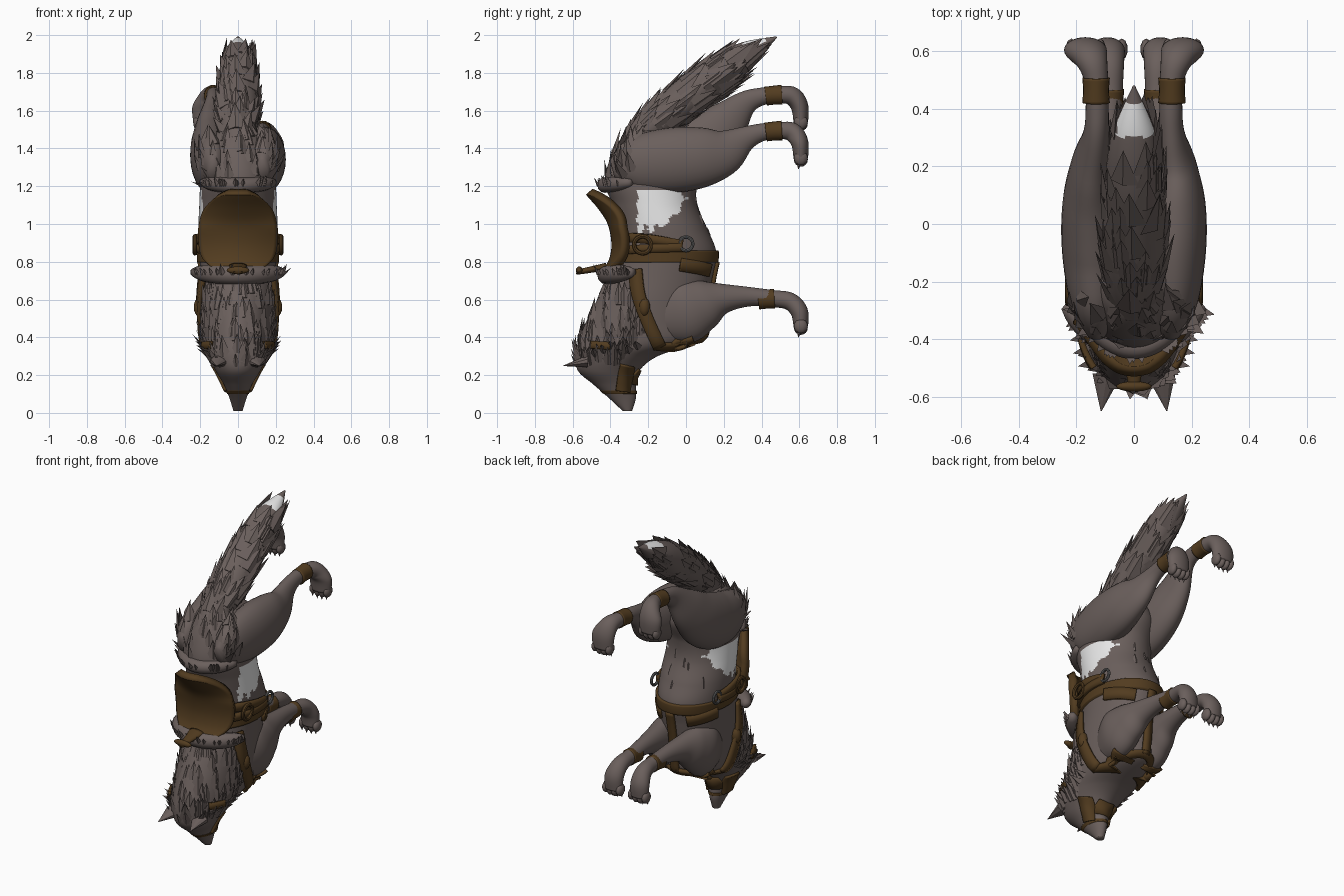
import bpy, bmesh, math, random
from mathutils import Vector
from mathutils.bvhtree import BVHTree

random.seed(4)
if "Cube" in bpy.data.objects:
    bpy.data.objects.remove(bpy.data.objects["Cube"])


def material(name, r, g, b):
    m = bpy.data.materials.new(name)
    m.use_nodes = True
    m.diffuse_color = (r, g, b, 1)
    node = m.node_tree.nodes["Principled BSDF"]
    node.inputs["Base Color"].default_value = (r, g, b, 1)
    node.inputs["Roughness"].default_value = 0.8
    return m


FUR = material("grey brown fur", 0.145, 0.115, 0.107)
WHITE = material("white fur", 0.8, 0.8, 0.8)
LEATHER = material("brown leather", 0.085, 0.045, 0.014)
METAL = material("grey metal", 0.12, 0.12, 0.12)
trees = {}


def finish(bm, name, mats, smooth=True, rule=None):
    bmesh.ops.recalc_face_normals(bm, faces=bm.faces)
    for f in bm.faces:
        f.smooth = smooth
        if rule and rule(f.calc_center_median(), f.normal):
            f.material_index = 1
    bm.normal_update()
    trees[name] = BVHTree.FromBMesh(bm)
    me = bpy.data.meshes.new(name)
    bm.to_mesh(me)
    bm.free()
    for m in mats:
        me.materials.append(m)
    ob = bpy.data.objects.new(name, me)
    bpy.context.collection.objects.link(ob)
    return ob


def spline(rows, n):
    """Catmull-Rom resampling of tuples."""
    out, last = [], len(rows) - 1
    for i in range(n):
        t = i / (n - 1) * last
        k = min(int(t), last - 1)
        f = t - k
        a, b, c, d = (rows[max(0, min(last, k + j))] for j in (-1, 0, 1, 2))
        out.append(tuple(q + 0.5 * f * (r - p + f * (2*p - 5*q + 4*r - s + f * (3*(q - r) + s - p)))
                         for p, q, r, s in zip(a, b, c, d)))
    return out


def skin(bm, rings):
    """Join closed rings of vertices and cap both ends."""
    for p, q in zip(rings, rings[1:]):
        for k in range(len(p)):
            bm.faces.new((p[k], p[k - 1], q[k - 1], q[k]))
    bm.faces.new(rings[0])
    bm.faces.new(rings[-1])


def loft(name, rows, mats, n=40, sides=28, upright=False, rule=None):
    """Elliptical rings (x, y, z, half width, half depth) along a path."""
    rows = spline(rows, n)
    bm, rings = bmesh.new(), []
    for i, (x, y, z, rx, rn) in enumerate(rows):
        a, b = rows[max(i - 1, 0)], rows[min(i + 1, n - 1)]
        normal = Vector((0, 1, 0)) if upright else Vector((0, a[2] - b[2], b[1] - a[1])).normalized()
        rings.append([bm.verts.new(Vector((x + max(rx, .004) * math.cos(t), y, z)) + normal * max(rn, .004) * math.sin(t))
                      for t in (2 * math.pi * k / sides for k in range(sides))])
    skin(bm, rings)
    return finish(bm, name, mats, rule=rule)


# Torso, neck and head: z, back y, belly y, half width
sections = [(1.53, -.27, -.14, .04), (1.46, -.34, .04, .14), (1.35, -.40, .10, .19), (1.22, -.43, .06, .2),
            (1.1, -.39, .06, .205), (.97, -.37, .115, .21), (.85, -.38, .16, .205), (.72, -.41, .14, .2),
            (.6, -.47, .12, .197), (.48, -.53, .11, .19), (.38, -.57, .07, .182), (.3, -.585, -.15, .158),
            (.22, -.57, -.25, .117), (.15, -.49, -.265, .075), (.08, -.41, -.265, .046), (.01, -.335, -.285, .024)]
body = [(0, (b + f) / 2, z, w, (f - b) / 2) for z, b, f, w in sections]


def flank(c, n):
    jag = .012 * math.sin(c.y * 110) + .012 * math.sin(c.z * 90)
    return abs(c.x) > .12 and c.z > .975 + jag and c.z < 1.18 and -.26 + jag < c.y < -.01 - max(0, 1.1 - c.z) + jag


loft("torso", body, [FUR, WHITE], n=240, sides=112, upright=True, rule=flank)

# Tail with a pale patch near the tip
tail = [(0, -.3, 1.42, .07, .06), (0, -.19, 1.51, .1, .09), (0, -.06, 1.62, .11, .1), (0, .16, 1.785, .1, .105),
        (0, .32, 1.9, .075, .068), (0, .48, 1.99, .004, .004)]
loft("tail", tail, [FUR, WHITE], n=90, rule=lambda c, n: .3 + 1.2 * c.x * c.x < c.y < .42 and n.z > .3)


# Legs, paws and ankle wraps; the right hind leg is lifted
def lift(side, y):
    t = max(0, min(1, (y + .1) / .45))
    return .19 * t * t * (3 - 2 * t) if side < 0 else 0


def blob(name, centre, size, mat, segments=14):
    bm = bmesh.new()
    bmesh.ops.create_uvsphere(bm, u_segments=segments, v_segments=8, radius=1)
    for v in bm.verts:
        v.co = Vector(a * b for a, b in zip(v.co, size)) + Vector(centre)
    return finish(bm, name, [mat])


def spike(bm, p, d, n, length, width, height, rise):
    """One leaf-shaped tuft lying along d."""
    s = d.cross(n).normalized() * width
    base = p - n * .012
    l, r, top, tip = (bm.verts.new(v) for v in (base + s, base - s, p + n * height, p + d * length + n * rise))
    for f in ((l, top, tip), (top, r, tip), (r, l, tip), (l, r, top)):
        bm.faces.new(f)


hind = [(.13, -.39, 1.29, .03, .05), (.135, -.28, 1.315, .085, .14), (.14, -.1, 1.335, .11, .172), (.147, .07, 1.352, .102, .162),
        (.148, .2, 1.382, .072, .125), (.132, .31, 1.45, .046, .068), (.128, .4, 1.485, .04, .047), (.132, .5, 1.495, .042, .045),
        (.15, .565, 1.485, .057, .05), (.168, .602, 1.43, .074, .046), (.168, .608, 1.345, .068, .038)]
fore = [(.11, -.17, .5, .05, .1), (.12, -.02, .535, .095, .17), (.115, .1, .575, .085, .135), (.1, .2, .605, .065, .08),
        (.088, .33, .615, .048, .052), (.082, .46, .605, .043, .045), (.085, .55, .59, .05, .047),
        (.092, .6, .535, .06, .046), (.092, .608, .455, .058, .038)]
for label, rows, wrap in (("hind", hind, 7), ("front", fore, 5)):
    for side, word in ((1, "left"), (-1, "right")):
        path = [(side * x, y, z + (lift(side, y) if label == "hind" else 0), a, b) for x, y, z, a, b in rows]
        tag = word + "_" + label
        loft(tag + "_leg", path, [FUR], n=56)
        x, y, z = path[wrap][:3]
        y -= .035
        loft(tag + "_ankle_wrap", [(x, y - .043, z - .008, .048, .05), (x, y, z - .003, .045, .05), (x, y + .043, z, .048, .052)],
             [LEATHER], n=8, sides=20)
        px, py, pz = path[-1][:3]
        claws = bmesh.new()
        for k in (-1.5, -.5, .5, 1.5):
            drop = .008 * abs(k)
            blob(tag + "_toe", (px + k * .033, py, pz - .008 + drop), (.021, .037, .038), FUR, 10)
            spike(claws, Vector((px + k * .033, py - .008, pz - .035 + drop)), Vector((0, -.2, -1)), Vector((0, 1, 0)),
                  .026, .008, .01, 0)
        finish(claws, tag + "_claws", [FUR], False)


def cast(origin, direction, names):
    hits = [trees[k].ray_cast(Vector(origin), Vector(direction)) for k in names]
    hits = [h for h in hits if h[0] is not None]
    return min(hits, key=lambda h: h[3]) if hits else None


SKIN = ["torso", "left_front_leg", "right_front_leg", "left_hind_leg", "right_hind_leg"]


# Straps pressed onto the body from the side or from below
def strap(name, pts, width, side=1, below=False, off=.012):
    bm, rows = bmesh.new(), []
    pts = spline(pts, 18)
    depth = .15
    for i, p in enumerate(pts):
        t = Vector(pts[min(i + 1, 17)]) - Vector(pts[max(i - 1, 0)])
        across = Vector((-t.y, t.x)).normalized() * width / 2
        row = []
        for k in (-1, 0, 1):
            a, b = Vector(p) + across * k
            hit = cast((a, 1, b), (0, -1, 0), ["torso"]) if below else cast((side, a, b), (-side, 0, 0), SKIN)
            if hit:
                depth = hit[0].y if below else abs(hit[0].x)
            row.append(bm.verts.new((a, depth + off, b) if below else (side * (depth + off), a, b)))
        rows.append(row)
    for p, q in zip(rows, rows[1:]):
        for k in (0, 1):
            bm.faces.new((p[k], p[k + 1], q[k + 1], q[k]))
    ob = finish(bm, name, [LEATHER])
    mod = ob.modifiers.new("thickness", "SOLIDIFY")
    mod.thickness, mod.offset = .02, 0


def band(name, low, high, off):
    rows = [r for r in spline(body, 300) if low < r[2] < high]
    loft(name, [(x, y, z, a + off, b + off) for x, y, z, a, b in rows], [LEATHER], n=8, sides=48, upright=True)


def ring(name, centre, radius, thick, mat):
    bpy.ops.mesh.primitive_torus_add(location=centre, rotation=(0, math.pi / 2, 0), major_radius=radius,
                                     minor_radius=thick, major_segments=20, minor_segments=8)
    ob = bpy.context.object
    ob.name = name
    ob.data.materials.append(mat)
    bpy.ops.object.shade_smooth_by_angle()


band("girth", .79, .86, .014)
band("noseband", .1, .12, .004)
for side, word in ((1, "left"), (-1, "right")):
    strap(word + "_shoulder_strap", [(-.27, .76), (-.25, .62), (-.2, .48), (-.14, .35)], .07, side, off=.016)
    strap(word + "_chest_strap", [(-.17, .355), (-.06, .35), (.04, .385)], .035, side)
    strap(word + "_girth_panel", [(-.03, .785), (.06, .77), (.125, .755)], .07, side)
    strap(word + "_upper_girth_strap", [(-.36, .93), (-.2, .92), (-.02, .89)], .05, side, off=.022)
    strap(word + "_lower_girth_strap", [(-.36, .86), (-.2, .87), (-.02, .875)], .045, side, off=.024)
    strap(word + "_cheek_strap", [(-.5, .36), (-.4, .355)], .04, side, off=.024)
    strap(word + "_muzzle_strap", [(-.335, .115), (-.325, .18), (-.31, .25)], .075, side, off=.006)
    ring(word + "_girth_ring", (side * .222, -.0, .895), .036, .009, METAL)
    ring(word + "_saddle_ring", (side * .228, -.23, .89), .045, .012, LEATHER)
    blob(word + "_shoulder_buckle", (side * .205, -.22, .56), (.03, .03, .05), LEATHER)
    # Ear
    bm = bmesh.new()
    bmesh.ops.create_cone(bm, cap_ends=True, segments=10, radius1=.055, radius2=.002, depth=.13)
    for v in bm.verts:
        h = v.co.z + .065
        v.co = Vector((side * (.092 + .17 * h) + v.co.x, -.52 - h, .275 - .2 * h + v.co.y * .6))
    finish(bm, word + "_ear", [FUR], False)
    # Cheek ruff
    bm = bmesh.new()
    for k in range(6):
        hit = cast((side, -.48 + .045 * k, .3 + .02 * (k % 3)), (-side, 0, 0), ["torso"])
        spike(bm, hit[0], Vector((side * .75, -.2, .6)), Vector((side * .6, 0, -.75)), .075, .028, .01, .005)
    finish(bm, word + "_cheek_ruff", [FUR], False)
strap("breast_strap", [(0, .8), (0, .65), (0, .5), (0, .4)], .05, below=True)
strap("lower_chest_strap", [(-.15, .37), (0, .4), (.15, .37)], .04, below=True)
strap("chin_strap", [(-.06, .195), (0, .185), (.06, .195)], .08, below=True, off=.001)

# Saddle: hollow along the back, bowed most at the raised rear; z, y, half width
seat = spline([(1.155, -.53, .06), (1.138, -.515, .12), (1.08, -.465, .18), (1.0, -.415, .208), (.9, -.395, .21),
               (.82, -.405, .19), (.765, -.435, .13)], 28)
bm, rows = bmesh.new(), []
for z, y, w in seat:
    bow = 1.3 + 1.9 * max(0, min(1, (z - .98) / .17))
    rows.append([bm.verts.new((w * k / 10, y + bow * (w * k / 10) ** 2, z)) for k in range(-10, 11)])
for p, q in zip(rows, rows[1:]):
    for k in range(20):
        bm.faces.new((p[k], p[k + 1], q[k + 1], q[k]))
saddle = finish(bm, "saddle", [LEATHER])
solid = saddle.modifiers.new("thickness", "SOLIDIFY")
solid.thickness, solid.offset = .045, (-1 if saddle.data.polygons[250].normal.y < 0 else 1)
loft("saddle_horn", [(0, -.58, .75, .025, .016), (0, -.55, .75, .022, .015), (0, -.42, .775, .05, .02)], [LEATHER], n=12)
blob("saddle_horn_cap", (0, -.565, .755), (.062, .018, .02), LEATHER)

# Fur rolls at both ends of the saddle
for name, z, half, y, thick in (("front_fur_roll", .73, .24, -.42, .05), ("rear_fur_roll", 1.205, .195, -.43, .04)):
    bm, rings = bmesh.new(), []
    for i in range(25):
        u = i / 12 - 1
        r = thick * (1 - .6 * u ** 6)
        c = Vector((half * u, y + .14 * u * u, z + .015 * u * u))
        out = Vector((u * .8, -1, 0)).normalized()
        rings.append([bm.verts.new(c + out * r * math.cos(t * math.pi / 6) + Vector((0, 0, r * math.sin(t * math.pi / 6))))
                      for t in range(12)])
    skin(bm, rings)
    finish(bm, name, [FUR])


# Fur tufts: cast towards the body axis and lay each tuft along the coat
def tufts(name, count, axis, names, arc, size, flow, keep=lambda p: True):
    bm = bmesh.new()
    for i in range(count):
        c = Vector(axis[int((i + .5) / count * len(axis))][:3])
        t = -math.pi / 2 + random.uniform(-arc, arc)
        out = Vector((math.cos(t), math.sin(t) * abs(flow.z), -math.sin(t) * flow.y)).normalized()
        hit = cast(c + out, -out, names)
        if hit and keep(hit[0]):
            n = hit[1]
            d = (flow - n * flow.dot(n)).normalized()
            k = size * random.uniform(.7, 1.3)
            spike(bm, hit[0], d, n, k, k * .36, k * .07, k * .14)
    finish(bm, name, [FUR], False)


up = Vector((0, 0, 1))
axis = spline(body, 300)
neck = [r for r in axis if .24 < r[2] < .7]
rump = [r for r in axis if 1.22 < r[2] < 1.5]
belly = [r for r in axis if .92 < r[2] < 1.15]
tufts("neck_fur", 220, neck, ["torso"], 1.9, .1, up, lambda p: p.y < -.32 + .3 * (.76 - p.z))
tufts("rump_fur", 50, rump, SKIN, 1.1, .1, up)
tufts("roll_fur", 50, [(0, -.2, .73), (0, -.2, 1.2)], ["front_fur_roll", "rear_fur_roll"], 1.2, .05, up)
tufts("belly_fur", 40, belly, ["torso"], 3.14, .06, up, lambda p: p.y > .02)
tufts("tail_fur", 150, spline(tail, 200)[12:165], ["tail"], 3.14, .13, Vector((0, .8, .6)),
      lambda p: not (.19 < p.y < .42 and p.z > .6 * p.y + 1.73))
